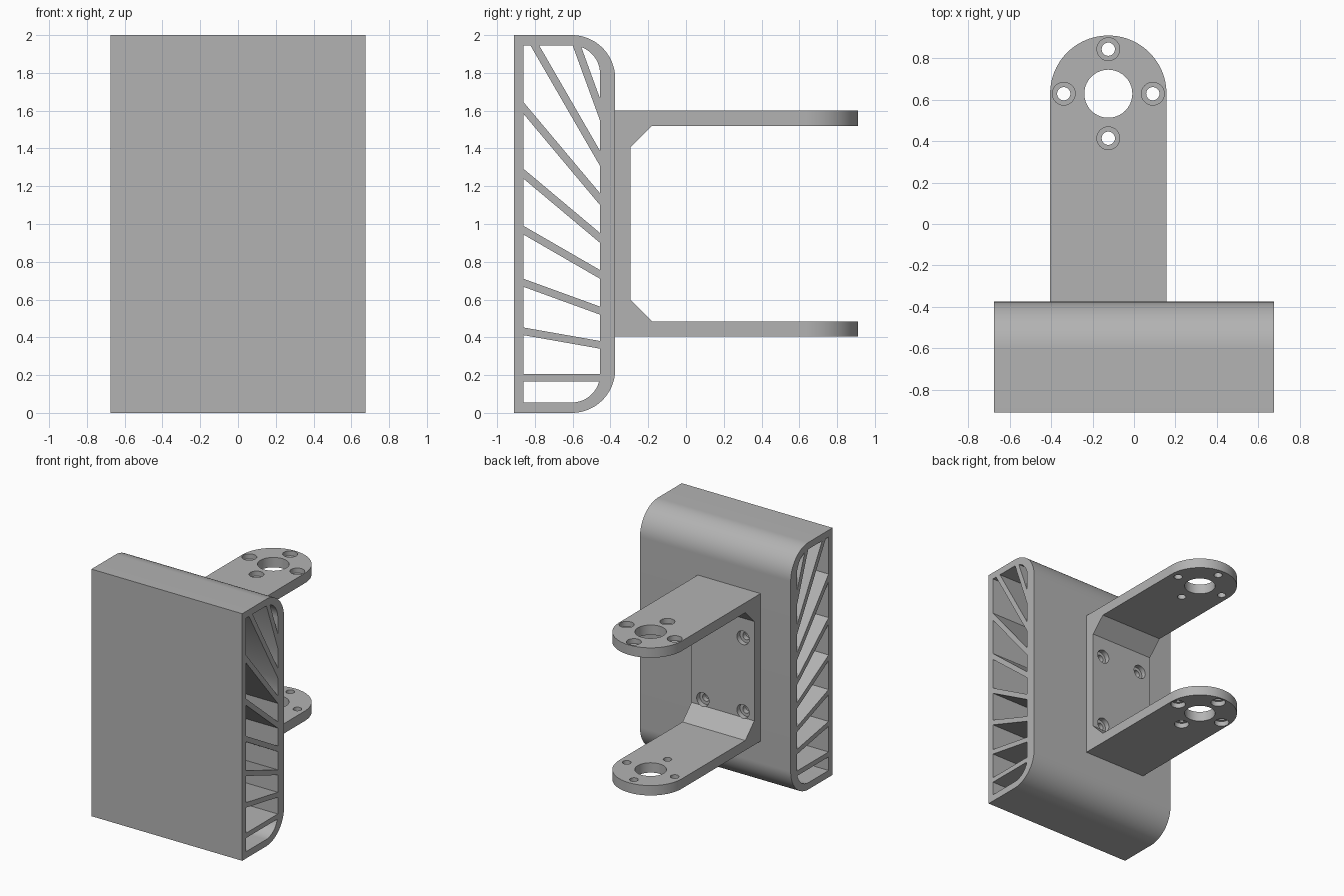
import bpy, bmesh, math
from mathutils import Matrix

cube = bpy.data.objects.get("Cube")
if cube:
    bpy.data.objects.remove(cube, do_unlink=True)

grey = bpy.data.materials.new("plain grey")
grey.use_nodes = True
colour = (0.45, 0.45, 0.45, 1)
grey.diffuse_color = colour
grey.node_tree.nodes["Principled BSDF"].inputs["Base Color"].default_value = colour

# Local plane + extrusion direction for each axis (cyclic swaps)
FRAMES = {
    "X": Matrix(((0, 0, 1), (1, 0, 0), (0, 1, 0))),   # loops in (y, z)
    "Y": Matrix(((0, 1, 0), (0, 0, 1), (1, 0, 0))),   # loops in (z, x)
    "Z": Matrix.Identity(3),                          # loops in (x, y)
}


def arc(cx, cy, r, start, end, steps=24):
    angles = [math.radians(start + (end - start) * i / steps) for i in range(steps + 1)]
    return [(cx + r * math.cos(a), cy + r * math.sin(a)) for a in angles]


def circle(cx, cy, r):
    return arc(cx, cy, r, 0, 360, 40)[:-1]


def prism(name, loops, axis, lo, hi):
    """Extrude closed loops (inner loops become holes) along an axis."""
    curve = bpy.data.curves.new(name, "CURVE")
    curve.dimensions = "2D"
    curve.fill_mode = "BOTH"
    curve.extrude = (hi - lo) / 2
    for loop in loops:
        spline = curve.splines.new("POLY")
        spline.points.add(len(loop) - 1)
        for point, (a, b) in zip(spline.points, loop):
            point.co = (a, b, 0, 1)
        spline.use_cyclic_u = True
    temp = bpy.data.objects.new(name + "_curve", curve)
    bpy.context.collection.objects.link(temp)
    graph = bpy.context.evaluated_depsgraph_get()
    mesh = bpy.data.meshes.new_from_object(temp.evaluated_get(graph))
    bpy.data.objects.remove(temp, do_unlink=True)
    bm = bmesh.new()
    bm.from_mesh(mesh)
    bmesh.ops.translate(bm, verts=bm.verts, vec=(0, 0, (hi + lo) / 2))
    bmesh.ops.transform(bm, matrix=FRAMES[axis].to_4x4(), verts=bm.verts)
    bmesh.ops.remove_doubles(bm, verts=bm.verts, dist=1e-5)
    bmesh.ops.recalc_face_normals(bm, faces=bm.faces)
    bm.to_mesh(mesh)
    bm.free()
    mesh.name = name
    mesh.materials.clear()
    mesh.materials.append(grey)
    obj = bpy.data.objects.new(name, mesh)
    bpy.context.collection.objects.link(obj)
    return obj


def cut(target, cutter):
    cutter.hide_render = True
    mod = target.modifiers.new("cut", "BOOLEAN")
    mod.operation = "DIFFERENCE"
    mod.solver = "EXACT"
    mod.object = cutter
    bpy.context.view_layer.objects.active = target
    bpy.ops.object.modifier_apply(modifier=mod.name)
    bpy.data.objects.remove(cutter, do_unlink=True)


def clip(loop, side):
    """Keep the part of a loop where side(point) is positive."""
    out = []
    for p, q in zip(loop, loop[1:] + loop[:1]):
        a, b = side(p), side(q)
        if a >= 0:
            out.append(p)
        if a * b < 0:
            t = a / (a - b)
            out.append((p[0] + t * (q[0] - p[0]), p[1] + t * (q[1] - p[1])))
    return out


def d_profile(front, back, bottom, top, r):
    return ([(front, bottom)] + arc(back - r, bottom + r, r, -90, 0)
            + arc(back - r, top - r, r, 0, 90) + [(front, top)])


# Ribbed body: the cavity is split into windows by ribs, each 10 degrees steeper
BACK, WALL = -0.375, -0.455
RIB = 0.04
rib_heights = [0.165, 0.34, 0.52, 0.71, 0.90, 1.10, 1.307, 1.547]


def above(i, offset):
    slope = math.tan(math.radians(10 * i))
    rise = offset / math.cos(math.radians(10 * i))
    return lambda p: p[1] - (rib_heights[i] + rise - slope * (p[0] - WALL))


windows = []
rest = d_profile(-0.86, WALL, 0.055, 1.945, 0.15)
for i in range(len(rib_heights)):
    lower = above(i, 0)
    windows.append(clip(rest, lambda p: -lower(p)))
    rest = clip(rest, above(i, RIB))
windows.append(rest)
body = prism("ribbed_body", [d_profile(-0.91, BACK, 0, 2, 0.23)] + windows,
             "X", -0.675, 0.675)

# Bracket: round-ended block hollowed to a U with chamfered inner corners
CX, HALF, TIP = -0.124, 0.281, 0.629
LOW, HIGH, THICK = 0.405, 1.6, 0.08
plan = [(CX - HALF, BACK), (CX + HALF, BACK)] + arc(CX, TIP, HALF, 0, 180, 48)
bracket = prism("bracket", [plan], "Z", LOW, HIGH)
plate, bevel = BACK + THICK, 0.115
opening = [(plate, LOW + THICK + bevel), (plate + bevel, LOW + THICK), (1.2, LOW + THICK),
           (1.2, HIGH - THICK), (plate + bevel, HIGH - THICK), (plate, HIGH - THICK - bevel)]
cut(bracket, prism("opening_cutter", [opening], "X", -1, 1))

# Arm holes: large bore, four screw holes counterbored from the outer faces
ring = [(CX + 0.215 * dx, TIP + 0.215 * dy) for dx, dy in ((1, 0), (0, 1), (-1, 0), (0, -1))]
holes = [circle(CX, TIP, 0.116)] + [circle(x, y, 0.032) for x, y in ring]
sinks = [circle(x, y, 0.055) for x, y in ring]
cut(bracket, prism("bore_cutter", holes, "Z", 0.2, 1.8))
cut(bracket, prism("top_sink_cutter", sinks, "Z", HIGH - 0.04, 1.8))
cut(bracket, prism("bottom_sink_cutter", sinks, "Z", 0.2, LOW + 0.04))

# Mounting screw holes in the back plate
mounts = [(z, CX + dx) for z in (0.65, 1.245) for dx in (-0.18, 0.18)]
cut(bracket, prism("mount_cutter", [circle(z, x, 0.03) for z, x in mounts], "Y", BACK - 0.05, 0))
cut(bracket, prism("mount_sink_cutter", [circle(z, x, 0.055) for z, x in mounts],
                   "Y", plate - 0.04, -0.2))

# Smooth the rounded surfaces, keep edges sharp
for obj in (body, bracket):
    bpy.ops.object.select_all(action="DESELECT")
    obj.select_set(True)
    bpy.context.view_layer.objects.active = obj
    bpy.ops.object.shade_smooth_by_angle(angle=math.radians(30))
